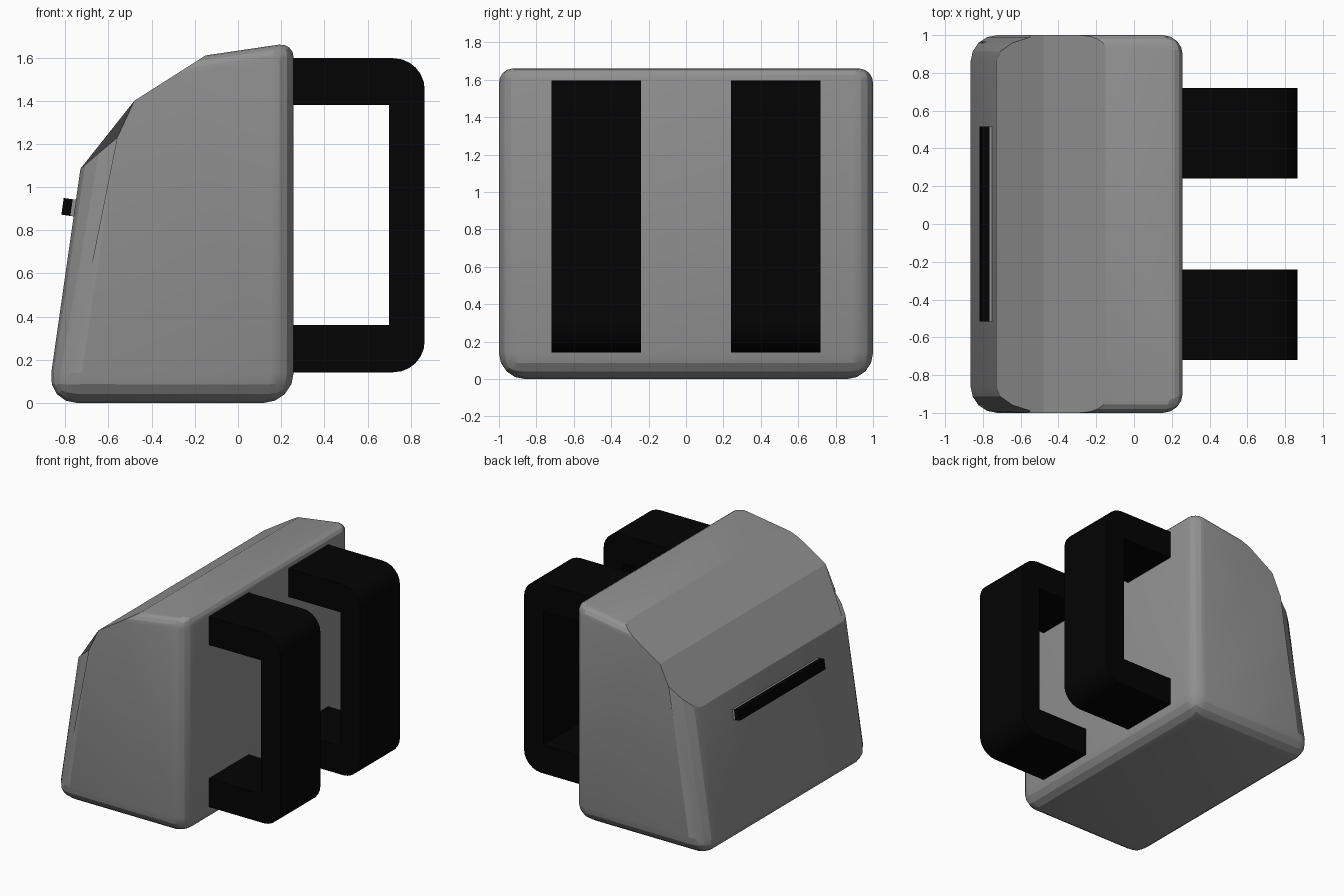
import bpy, bmesh, math

if "Cube" in bpy.data.objects:
    bpy.data.objects.remove(bpy.data.objects["Cube"])


def material(name, value):
    mat = bpy.data.materials.new(name)
    mat.diffuse_color = (value, value, value, 1)
    mat.use_nodes = True
    mat.node_tree.nodes["Principled BSDF"].inputs["Base Color"].default_value = mat.diffuse_color
    return mat


black = material("black_plastic", 0.001)
grey = material("dark_grey_plastic", 0.285)


def prism(name, profile, y0, y1, weight, offset, segments, mat):
    """Extrude an xz profile along y and bevel edges by weight(midpoint, direction)."""
    bm = bmesh.new()
    face = bm.faces.new([bm.verts.new((x, y0, z)) for x, z in profile])
    ext = bmesh.ops.extrude_face_region(bm, geom=[face])
    for v in ext["geom"]:
        if isinstance(v, bmesh.types.BMVert):
            v.co.y = y1
    bmesh.ops.recalc_face_normals(bm, faces=bm.faces)
    layer = bm.edges.layers.float.new("bevel_weight_edge")
    for e in bm.edges:
        a, b = e.verts[0].co, e.verts[1].co
        e[layer] = weight((a + b) / 2, b - a)
    mesh = bpy.data.meshes.new(name)
    bm.to_mesh(mesh)
    bm.free()
    ob = bpy.data.objects.new(name, mesh)
    bpy.context.collection.objects.link(ob)
    mesh.materials.append(mat)
    mod = ob.modifiers.new("rounding", "BEVEL")
    mod.limit_method = "WEIGHT"
    mod.width = offset
    mod.segments = segments
    bpy.context.view_layer.objects.active = ob
    bpy.ops.object.modifier_apply(modifier=mod.name)
    return ob


# Main housing: sloped front, faceted top, rounded corners
def body_weight(m, d):
    if m.z < 0.01:
        return 1.0                       # bottom rim
    if abs(d.y) > 1:
        return 0.5 if m.x > 0.2 else 0   # top back edge
    if m.x < -0.75:
        return 1.0                       # slanted front corners
    if m.x > 0.2:
        return 0.75                      # back corners
    return 0.5 if m.z > 1.62 else 0      # short top side edges


body = prism("body", [(-0.885, 0), (0.258, 0), (0.258, 1.67), (-0.15, 1.61),
                      (-0.48, 1.40), (-0.73, 1.085)],
             -1, 1, body_weight, 0.14, 4, grey)
# Let the rounded ends of the lower slope droop at the sides
for v in body.data.vertices:
    if 1.09 < v.co.z < 1.35 and -0.74 < v.co.x < -0.5:
        t = (v.co.x + 0.73) * 1.7
        v.co.x = -0.73 + t
        v.co.z = 1.085 + 0.85 * t
        if abs(v.co.y) > 0.995:
            v.co.x, v.co.z = -0.56, 1.23

# Two C-shaped clips on the back
for side, y0 in (("left", 0.24), ("right", -0.72)):
    prism("clip_" + side,
          [(0.25, 0.142), (0.865, 0.142), (0.865, 1.597), (0.25, 1.597),
           (0.25, 1.38), (0.70, 1.38), (0.70, 0.36), (0.25, 0.36)],
          y0, y0 + 0.48,
          lambda m, d: 1.0 if abs(d.y) > 0.1 and m.x > 0.8 else 0.0,
          0.145, 6, black)

# Narrow raised strip on the front, with its grey base
for name, x, z, depth, mat in (("strip", -0.792, 0.908, 0.042, black),
                               ("strip_base", -0.757, 0.903, 0.03, grey)):
    bpy.ops.mesh.primitive_cube_add(size=1, location=(x, 0, z),
                                    rotation=(0, math.radians(8), 0))
    ob = bpy.context.object
    ob.name = name
    ob.scale = (depth, 1.03, 0.078)
    ob.data.materials.append(mat)

# Soft shading over the rounded edges
for ob in bpy.data.objects:
    ob.select_set(True)
bpy.context.view_layer.objects.active = body
bpy.ops.object.shade_smooth_by_angle(angle=math.radians(16))
